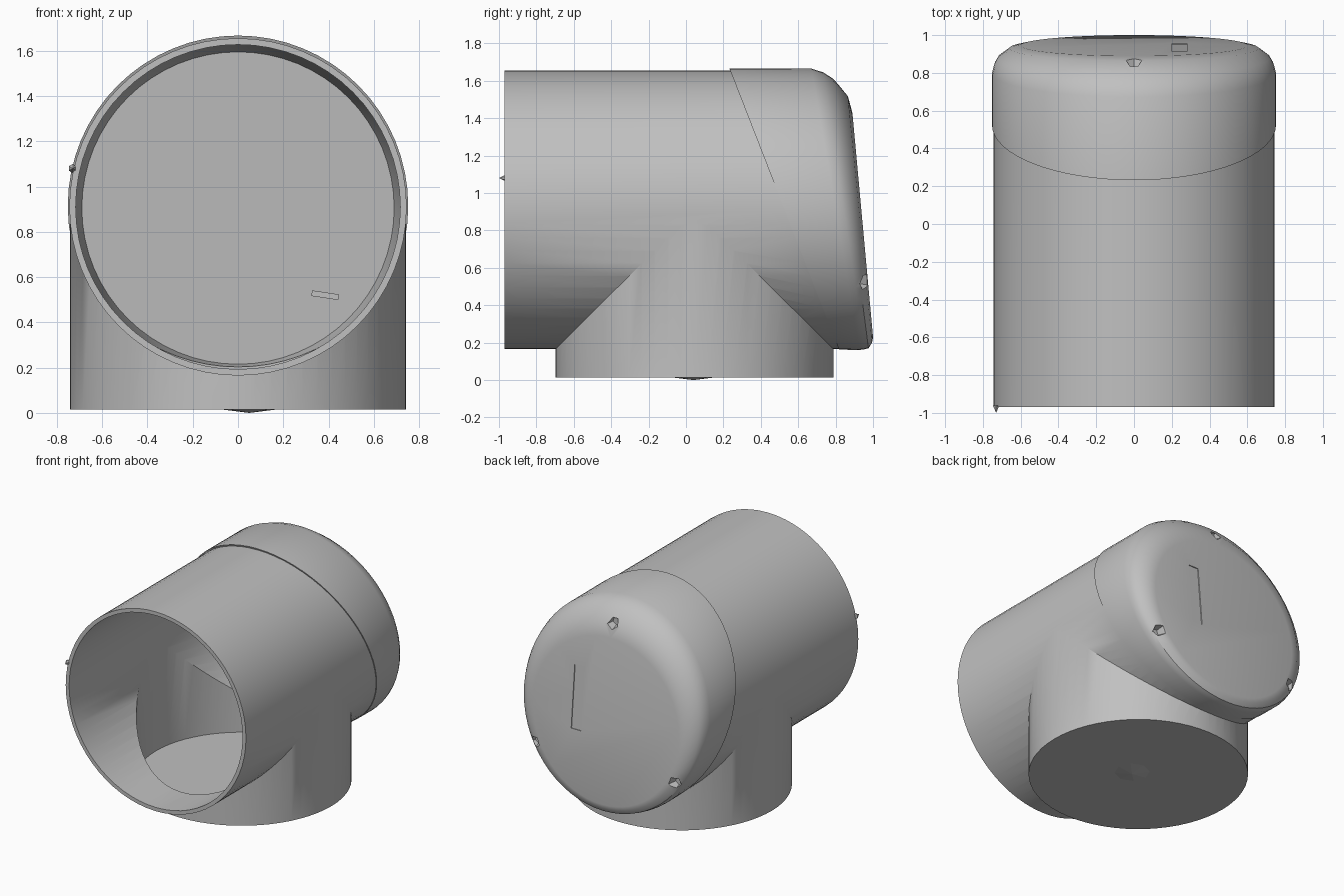
import bpy, bmesh, math
from mathutils import Vector

if "Cube" in bpy.data.objects:
    bpy.data.objects.remove(bpy.data.objects["Cube"], do_unlink=True)

SEG = 64
AXIS_Z = 0.91
HUB_Y = 0.045

grey = bpy.data.materials.new("plain grey")
grey.use_nodes = True
grey.diffuse_color = (0.53, 0.53, 0.53, 1)
grey.node_tree.nodes["Principled BSDF"].inputs["Base Color"].default_value = grey.diffuse_color


def finish(name, bm):
    bmesh.ops.recalc_face_normals(bm, faces=bm.faces)
    mesh = bpy.data.meshes.new(name)
    bm.to_mesh(mesh)
    bm.free()
    mesh.materials.append(grey)
    ob = bpy.data.objects.new(name, mesh)
    bpy.context.collection.objects.link(ob)
    return ob


def loft(name, rings):
    """Closed skin along y; each ring is (centre z, radius, y, lean of y per z)."""
    bm = bmesh.new()
    loops = []
    for zc, r, y, lean in rings:
        loop = []
        for i in range(SEG):
            a = 2 * math.pi * i / SEG
            dz = r * math.sin(a)
            loop.append(bm.verts.new((r * math.cos(a), y + lean * dz, zc + dz)))
        loops.append(loop)
    for a, b in zip(loops, loops[1:]):
        for i in range(SEG):
            j = (i + 1) % SEG
            bm.faces.new((a[i], a[j], b[j], b[i]))
    bm.faces.new(loops[0])
    bm.faces.new(loops[-1])
    return finish(name, bm)


def cone(name, r1, r2, depth, loc, rot=(0, 0, 0), sides=SEG):
    bm = bmesh.new()
    bmesh.ops.create_cone(bm, cap_ends=True, segments=sides, radius1=r1, radius2=r2, depth=depth)
    ob = finish(name, bm)
    ob.location, ob.rotation_euler = loc, rot
    return ob


def box(name, size, loc, rot=(0, 0, 0)):
    bm = bmesh.new()
    bmesh.ops.create_cube(bm, size=1)
    bmesh.ops.scale(bm, vec=Vector(size), verts=bm.verts)
    ob = finish(name, bm)
    ob.location, ob.rotation_euler = loc, rot
    return ob


def activate(ob):
    bpy.ops.object.select_all(action='DESELECT')
    ob.select_set(True)
    bpy.context.view_layer.objects.active = ob


def combine(target, tool, operation):
    mod = target.modifiers.new("combine", 'BOOLEAN')
    mod.operation, mod.solver, mod.object = operation, 'EXACT', tool
    activate(target)
    bpy.ops.object.modifier_apply(modifier=mod.name)
    bpy.data.objects.remove(tool, do_unlink=True)


# Horizontal tube
fitting = loft("pipe_fitting", [(AXIS_Z, 0.745, -0.97, 0), (AXIS_Z, 0.745, 0.75, -0.2)])

# Vertical round base
combine(fitting, cone("base_hub", 0.743, 0.743, 0.895, (0, HUB_Y, 0.4625)), 'UNION')

# Slanted, rounded end cap
cap = loft("end_cap", [
    (0.915, 0.752, 0.525, -0.39),
    (0.913, 0.752, 0.800, -0.17),
    (0.905, 0.740, 0.845, -0.15),
    (0.890, 0.720, 0.882, -0.13),
    (0.860, 0.660, 0.930, -0.098),
    (0.828, 0.600, 0.945, -0.092)])
combine(fitting, cap, 'UNION')

# Hollow interior
bore = loft("bore", [(AXIS_Z, 0.717, -1.2, 0), (AXIS_Z, 0.717, 0.6, -0.1), (0.905, 0.69, 0.8, -0.09)])
combine(fitting, bore, 'DIFFERENCE')
combine(fitting, cone("hub_bore", 0.714, 0.714, 0.875, (0, HUB_Y, 0.4725)), 'DIFFERENCE')

# Three faceted pits around the cap
for k in range(3):
    a = math.pi / 2 + k * 2 * math.pi / 3
    floor = 0.82 if k == 0 else 0.91
    pit = cone("pit", 0.03, 0.085, 0.18, (0.67 * math.cos(a), floor + 0.09, 0.86 + 0.67 * math.sin(a)),
               (-math.pi / 2, 0, 0), 5)
    combine(fitting, pit, 'DIFFERENCE')

# Shallow marker slot on the cap face
combine(fitting, box("slot", (0.08, 0.014, 0.46), (0.24, 0.936, 0.935), (0.092, 0, 0)), 'DIFFERENCE')

activate(fitting)
bpy.ops.object.shade_smooth_by_angle(angle=math.radians(32))

# Small details: underside point, rim nib and inner tab
cone("underside_point", 0.0, 0.12, 0.015, (0.05, 0.04, 0.0075), sides=8)
cone("rim_nib", 0.02, 0.0, 0.04, (-0.73, -0.98, 1.08), (math.pi / 2, 0, 0), 6)
box("inner_tab", (0.12, 0.06, 0.025), (0.385, 0.81, 0.52), (0, 0.15, 0))
